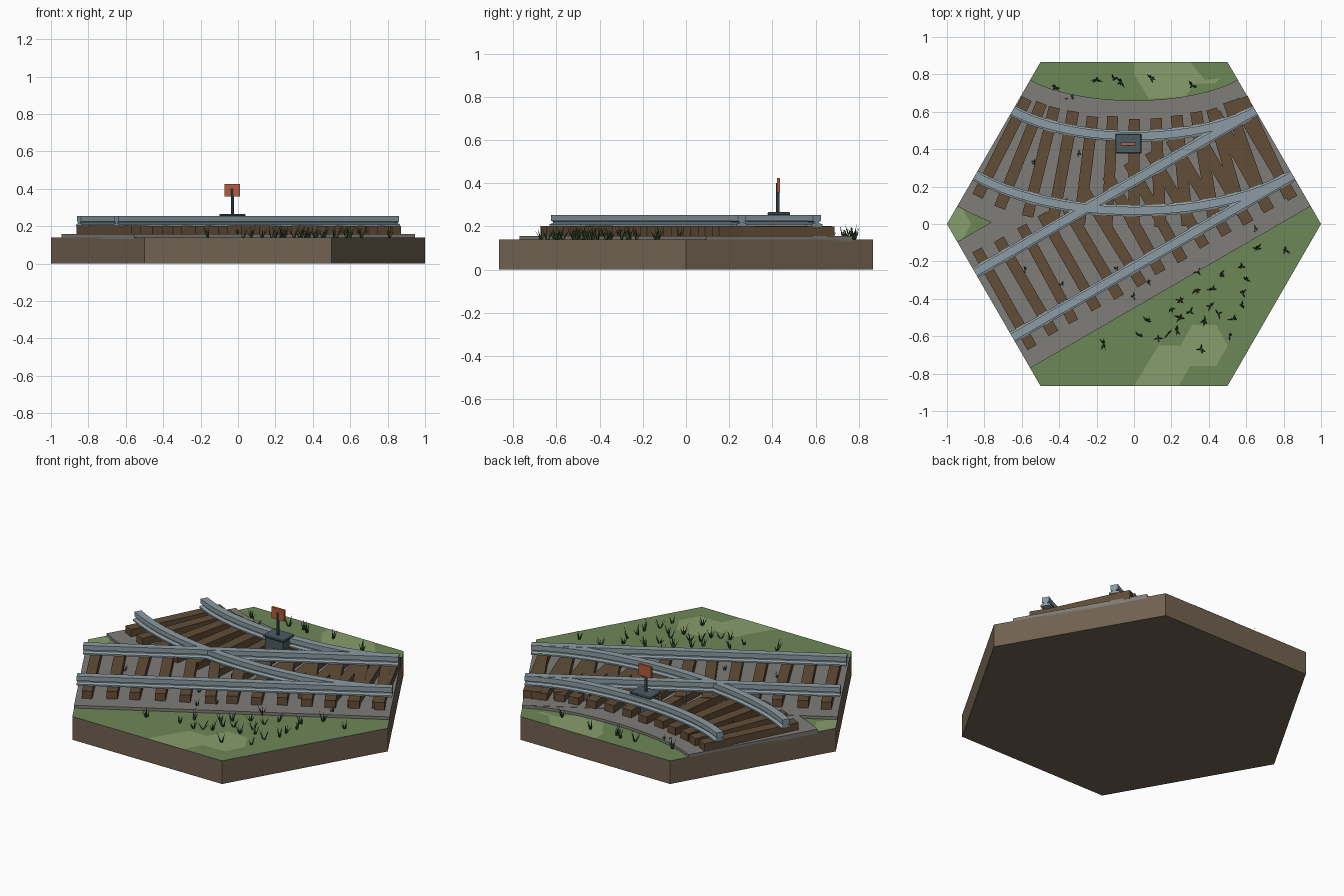
import bpy, bmesh, math, random
from mathutils import Vector, Matrix

if "Cube" in bpy.data.objects:
    bpy.data.objects.remove(bpy.data.objects["Cube"])

random.seed(7)
TOP = 0.14
H = math.sqrt(3) / 2


def mat(name, r, g, b):
    m = bpy.data.materials.new(name)
    m.diffuse_color = [(c / 255) ** 2.2 for c in (r, g, b)] + [1]
    m.use_nodes = True
    m.node_tree.nodes["Principled BSDF"].inputs["Base Color"].default_value = m.diffuse_color
    return m


DIRT = mat("dirt", 112, 98, 82)
GRASS = mat("grass", 108, 134, 88)
LIGHT = mat("light_grass", 134, 156, 108)
GRAVEL = mat("gravel", 126, 124, 120)
WOOD = mat("wood", 98, 78, 58)
STEEL = mat("steel", 138, 154, 162)
IRON = mat("iron", 76, 92, 98)
RUST = mat("rust", 176, 92, 64)
BLADE = mat("blade", 62, 86, 52)


def finish(name, bm, *mats):
    bmesh.ops.recalc_face_normals(bm, faces=bm.faces)
    me = bpy.data.meshes.new(name)
    bm.to_mesh(me)
    bm.free()
    for m in mats:
        me.materials.append(m)
    ob = bpy.data.objects.new(name, me)
    bpy.context.collection.objects.link(ob)
    return ob


def add_box(bm, center, size, rot=0.0):
    m = (Matrix.Translation(center) @ Matrix.Rotation(rot, 4, 'Z')
         @ Matrix.Diagonal((*size, 1)))
    bmesh.ops.create_cube(bm, size=1, matrix=m)


def box(name, center, size, m, bevel=0):
    bm = bmesh.new()
    add_box(bm, center, size)
    if bevel:
        bmesh.ops.bevel(bm, geom=bm.edges[:], offset=bevel, segments=1, affect='EDGES')
    return finish(name, bm, m)


# Track centre lines: each returns the point and the left-hand direction
def straight(t):
    a, b = Vector((-0.75, -H / 2)), Vector((0.75, H / 2))
    return a.lerp(b, t), Vector((-0.5, H))


def curved(t):
    p = [Vector(c) for c in ((-0.75, H / 2), (-0.375, H / 4), (0.375, H / 4), (0.75, H / 2))]
    s = 1 - t
    pos = p[0] * s**3 + p[1] * 3 * s * s * t + p[2] * 3 * s * t * t + p[3] * t**3
    d = ((p[1] - p[0]) * s * s + (p[2] - p[1]) * 2 * s * t + (p[3] - p[2]) * t * t).normalized()
    return pos, Vector((-d.y, d.x))


def sweep(name, path, profile, steps, m):
    bm = bmesh.new()
    rings = []
    for i in range(steps + 1):
        p, n = path(i / steps)
        rings.append([bm.verts.new((*(p + n * u), z)) for u, z in profile])
    k = len(profile)
    for a, b in zip(rings, rings[1:]):
        for j in range(k):
            bm.faces.new((a[j], a[(j + 1) % k], b[(j + 1) % k], b[j]))
    bm.faces.new(rings[0])
    bm.faces.new(rings[-1])
    return finish(name, bm, m)


# Hexagonal ground block with a grass top
bm = bmesh.new()
bmesh.ops.create_cone(bm, cap_ends=True, segments=6, radius1=1, radius2=1, depth=TOP,
                      matrix=Matrix.Translation((0, 0, TOP / 2)) @ Matrix.Rotation(math.pi / 6, 4, 'Z'))
if max(v.co.x for v in bm.verts) < 0.95:
    bmesh.ops.rotate(bm, verts=bm.verts, matrix=Matrix.Rotation(math.pi / 6, 3, 'Z'))
bm.normal_update()
for f in bm.faces:
    f.material_index = 1 if f.normal.z > 0.5 else 0
finish("ground", bm, DIRT, GRASS)

# Lighter grass patches
patches = [
    [(0, -.866), (.13, -.65), (.25, -.65), (.31, -.54), (.44, -.54), (.5, -.65),
     (.44, -.76), (.3, -.76), (.24, -.866)],
    [(0, .866), (0, .8), (.08, .67), (.27, .68), (.33, .75), (.43, .75), (.46, .78), (.38, .77), (.3, .866)],
    [(-1, 0), (-.95, -.087), (-.92, -.087), (-.87, 0), (-.92, .087), (-.95, .087)],
]
bm = bmesh.new()
for pts in patches:
    f = bm.faces.new([bm.verts.new((x, y, TOP + 0.001)) for x, y in pts])
    f.normal_update()
    if f.normal.z < 0:
        f.normal_flip()
me_patch = bpy.data.meshes.new("grass_patches")
bm.to_mesh(me_patch)
bm.free()
me_patch.materials.append(LIGHT)
bpy.context.collection.objects.link(bpy.data.objects.new("grass_patches", me_patch))

# Rail cross-section: foot, web, head
half = [(0.030, 0.202), (0.030, 0.210), (0.011, 0.216), (0.011, 0.222), (0.021, 0.226), (0.021, 0.254)]
rail = half + [(-u, z) for u, z in reversed(half)]

for label, path, steps, dz in (("straight", straight, 1, 0.0), ("curved", curved, 20, -0.0015)):
    # Gravel bed
    w, top = 0.39, 0.157 + dz
    sweep(label + "_gravel_bed", path, [(-w, TOP - 0.01), (w, TOP - 0.01), (w, top), (-w, top)], steps, GRAVEL)
    # Rails
    for side, off in (("left", 0.2), ("right", -0.2)):
        sweep(f"{label}_{side}_rail", path, [(u + off, z + dz) for u, z in rail], steps, STEEL)
    # Sleepers
    bm = bmesh.new()
    for i in range(13):
        p, n = path((i + 0.5) / 13)
        ang = math.atan2(n.y, n.x) + random.uniform(-0.03, 0.03)
        top = 0.203 + dz - random.uniform(0, 0.003)
        add_box(bm, (*p, (0.15 + top) / 2),
                (0.6 + random.uniform(-0.02, 0.01), 0.06 + random.uniform(-0.004, 0.004), top - 0.15), ang)
    finish(label + "_sleepers", bm, WOOD)

# Switch box with marker
box("switch_box", (-0.03, 0.43, 0.205), (0.12, 0.088, 0.10), IRON)
box("switch_box_lid", (-0.03, 0.43, 0.259), (0.14, 0.105, 0.014), IRON, 0.004)
bm = bmesh.new()
bmesh.ops.create_cone(bm, cap_ends=True, segments=8, radius1=0.008, radius2=0.008, depth=0.14,
                      matrix=Matrix.Translation((-0.03, 0.424, 0.332)))
finish("marker_post", bm, IRON)
box("marker_plate", (-0.03, 0.428, 0.391), (0.084, 0.014, 0.067), RUST)

# Grass tufts
spots = [(-.16, -.64), (.03, -.60), (.07, -.52), (.13, -.61), (.23, -.57), (.25, -.50), (.2, -.45),
         (.18, -.59), (.25, -.41), (.3, -.47), (.36, -.67), (.38, -.52), (.41, -.44), (.42, -.35),
         (.46, -.27), (.45, -.48), (.51, -.6), (.53, -.51), (.58, -.37), (.6, -.3), (.58, -.23),
         (.33, -.35), (.34, -.25), (.58, -.43), (.66, -.13), (.81, -.14), (-.2, .77), (-.11, .78),
         (-.07, .76), (.09, .78), (.31, .74), (-.34, .67), (-.42, .73)]
gravel_spots = [(-.53, .33), (-.3, .38), (-.39, -.32), (-.58, -.25), (0, -.39), (-.09, -.24), (.07, -.31), (.65, -.03)]


def tuft(bm, x, y, z, scale):
    for _ in range(5):
        a = random.uniform(0, math.tau)
        d = Vector((math.cos(a), math.sin(a), 0))
        s = Vector((-d.y, d.x, 0)) * 0.005 * scale
        base = Vector((x, y, z)) + d * 0.006
        h = random.uniform(0.04, 0.075) * scale
        tip = base + d * random.uniform(0.012, 0.035) * scale + Vector((0, 0, h))
        v = [bm.verts.new(c) for c in (base - s, base + s, base - d * 0.006 * scale, tip)]
        for i, j, k in ((0, 1, 3), (1, 2, 3), (2, 0, 3), (0, 2, 1)):
            bm.faces.new((v[i], v[j], v[k]))


bm = bmesh.new()
for x, y in spots:
    tuft(bm, x, y, TOP, random.uniform(0.8, 1.05))
for x, y in gravel_spots:
    tuft(bm, x, y, 0.156, 0.6)
finish("grass_tufts", bm, BLADE)
